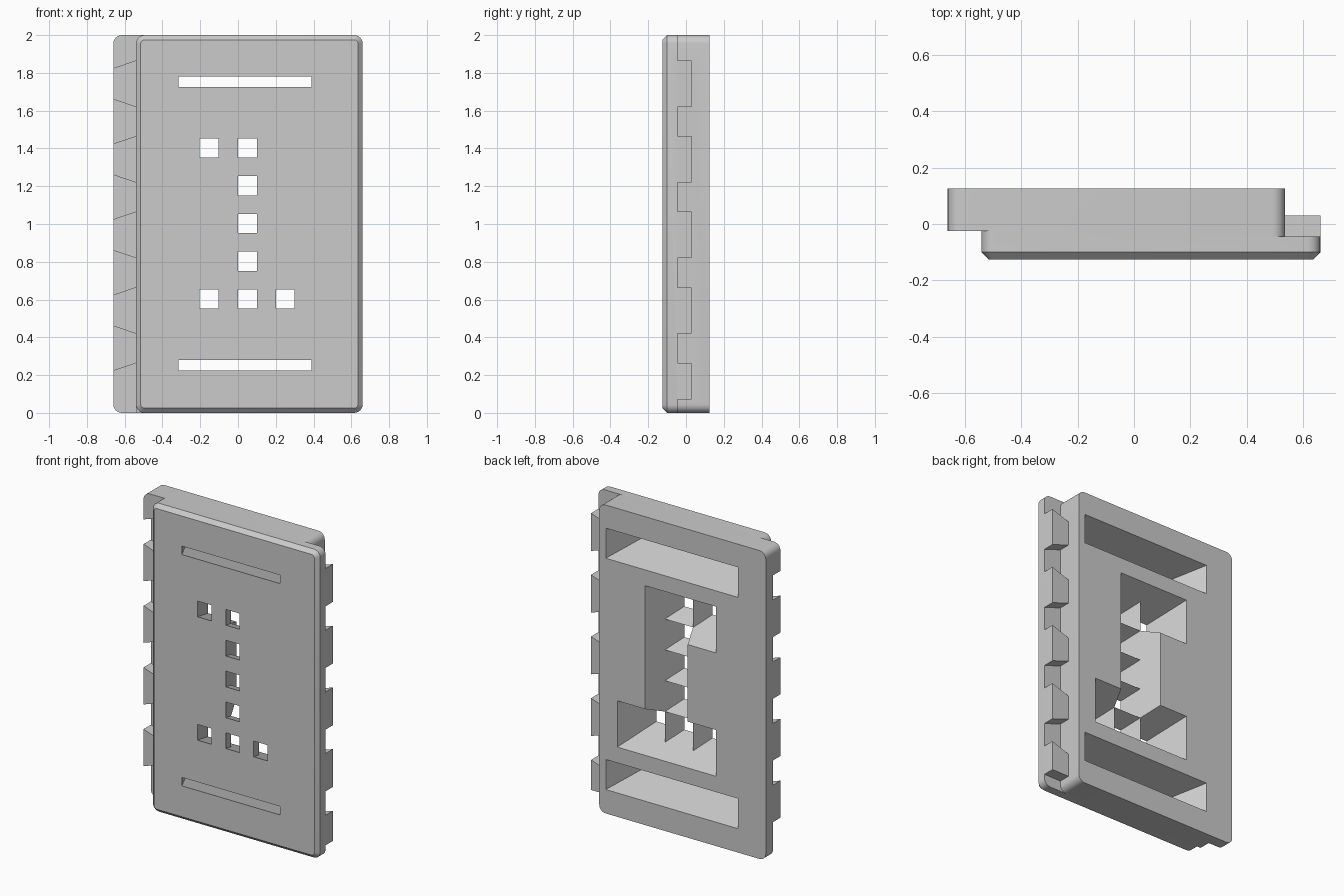
import bpy, bmesh
from math import sin, cos, pi, radians

if "Cube" in bpy.data.objects:
    bpy.data.objects.remove(bpy.data.objects["Cube"])


def loft(name, rings):
    """Solid from matching rings of points, capped at both ends."""
    bm = bmesh.new()
    loops = [[bm.verts.new(p) for p in ring] for ring in rings]
    n = len(loops[0])
    for a, b in zip(loops, loops[1:]):
        for i in range(n):
            j = (i + 1) % n
            bm.faces.new((a[i], a[j], b[j], b[i]))
    bm.faces.new(loops[0])
    bm.faces.new(loops[-1])
    bmesh.ops.recalc_face_normals(bm, faces=bm.faces)
    mesh = bpy.data.meshes.new(name)
    bm.to_mesh(mesh)
    bm.free()
    ob = bpy.data.objects.new(name, mesh)
    bpy.context.collection.objects.link(ob)
    return ob


def rounded(x0, x1, y, inset=0.0, r=0.045, seg=6):
    """Rounded rectangle outline of the full height at depth y."""
    pts = []
    for cx, cz, start in ((x1 - r, 2 - r, 0), (x0 + r, 2 - r, 1),
                          (x0 + r, r, 2), (x1 - r, r, 3)):
        for k in range(seg + 1):
            a = (start + k / seg) * pi / 2
            pts.append((cx + (r - inset) * cos(a), y, cz + (r - inset) * sin(a)))
    return pts


def boolean(target, tool, operation):
    tool.hide_render = True
    mod = target.modifiers.new("bool", 'BOOLEAN')
    mod.operation, mod.solver, mod.object = operation, 'MANIFOLD', tool
    bpy.context.view_layer.objects.active = target
    bpy.ops.object.modifier_apply(modifier=mod.name)
    bpy.data.objects.remove(tool, do_unlink=True)


def funnel(front, back):
    """Cutter widening from front rectangle to back rectangle (x0, x1, z0, z1)."""
    rings = []
    for t in (-0.04, 1.04):
        x0, x1, z0, z1 = [f + (b - f) * t for f, b in zip(front, back)]
        y = -0.125 + 0.25 * t
        rings.append([(x0, y, z0), (x1, y, z0), (x1, y, z1), (x0, y, z1)])
    return loft("funnel_cutter", rings)


def dovetail(name, xa, xb, x_narrow, y0, y1, z, floor=None):
    """Wedge growing in z towards +x, 0.16 tall at x_narrow."""
    rings = []
    for x in (xa, xb):
        half = 0.08 + (x - x_narrow) * 0.0425 / 0.125
        lo = z - half if floor is None else floor
        rings.append([(x, y0, lo), (x, y1, lo), (x, y1, z + half), (x, y0, z + half)])
    return loft(name, rings)


L0, L1, R1, R0 = -0.66, -0.54, 0.535, 0.66
ROWS = [1.7425 - 0.4 * i for i in range(5)]

# Back half of the panel, with dovetail sockets along the left flange
panel = loft("interlocking_panel", [rounded(L0, R1, -0.025), rounded(L0, R1, 0.125)])
for z in ROWS:
    socket = dovetail("socket_cutter", -0.70, L1, L0, -0.06, 0.05, z,
                      -0.05 if z < 0.3 else None)
    boolean(panel, socket, 'DIFFERENCE')

# Middle core and chamfered front half
boolean(panel, loft("core", [rounded(L1, R1, -0.08), rounded(L1, R1, 0.07)]), 'UNION')
boolean(panel, loft("front_half", [rounded(L1, R0, -0.125, 0.025),
                                   rounded(L1, R0, -0.10), rounded(L1, R0, -0.045)]), 'UNION')

# Dovetail teeth behind the right flange
for z in ROWS:
    tooth = dovetail("tooth", 0.515, R0, R1, -0.06, 0.03, z, 0.07 if z < 0.3 else None)
    boolean(panel, tooth, 'UNION')

# Long slots near top and bottom
for z in (1.7525, 0.2525):
    boolean(panel, funnel((-0.315, 0.388, z - 0.0275, z + 0.0275),
                          (-0.46, 0.488, z - 0.0975, z + 0.0975)), 'DIFFERENCE')

# Square light holes, flaring out to the back (column, row)
holes = [(0, r) for r in range(5)] + [(-1, 0), (1, 0), (-1, 4)]
for c, r in holes:
    x, z = 0.05 + 0.2 * c - (0.003 if c < 0 else 0), 0.6025 + 0.2 * r
    boolean(panel, funnel((x - 0.05, x + 0.05, z - 0.051, z + 0.051),
                          (x - 0.15, x + 0.155, z - 0.15, z + 0.15)), 'DIFFERENCE')

# Smooth rounded corners, crisp edges
bpy.ops.object.select_all(action='DESELECT')
panel.select_set(True)
bpy.context.view_layer.objects.active = panel
bpy.ops.object.shade_smooth_by_angle(angle=radians(30))
